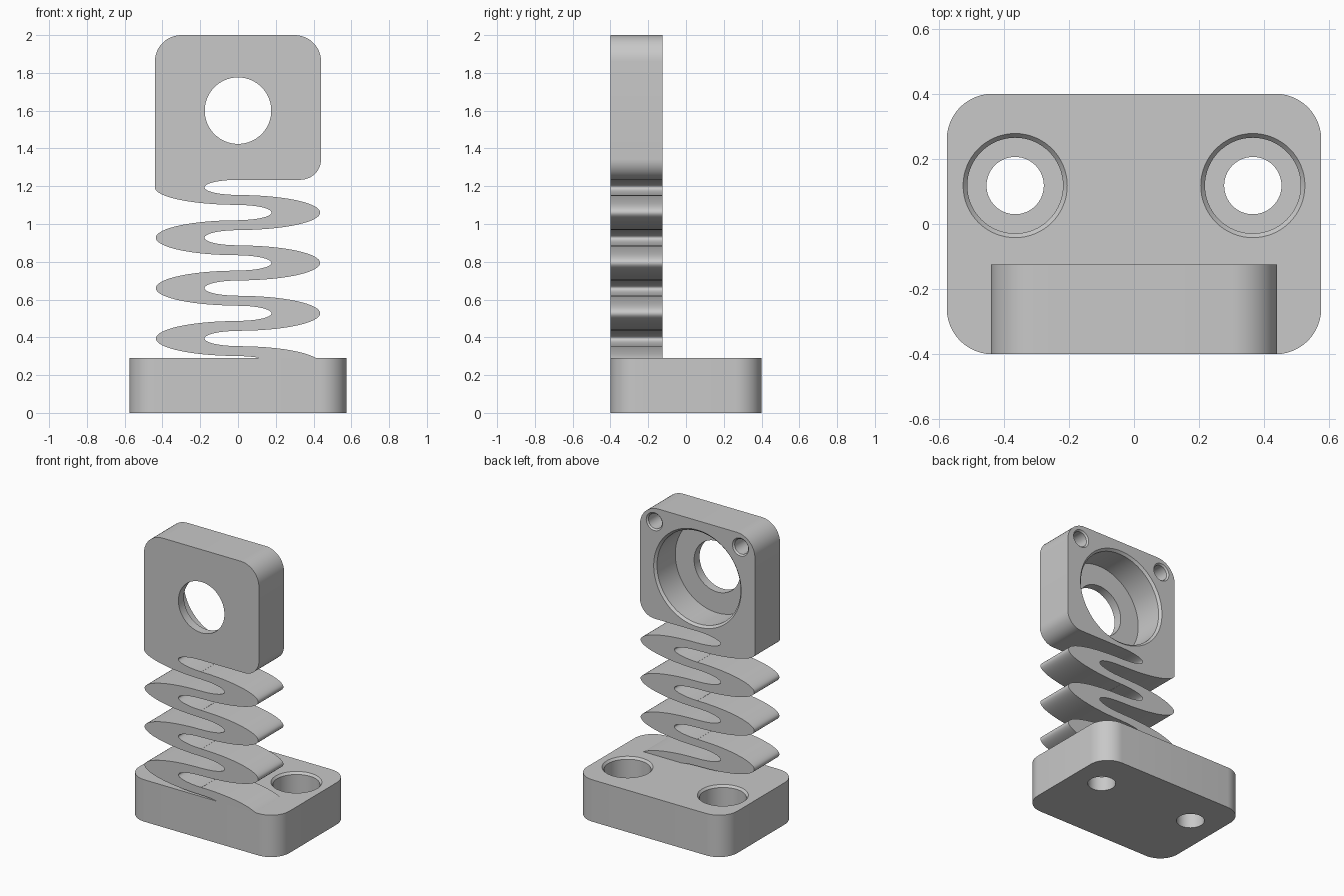
import bpy, bmesh
from math import sin, cos, pi, asin
from mathutils import Matrix

cube = bpy.data.objects.get("Cube")
if cube:
    bpy.data.objects.remove(cube, do_unlink=True)

# Single plain material
GREY = (0.58, 0.58, 0.58, 1)
mat = bpy.data.materials.new("plain grey")
mat.use_nodes = True
mat.diffuse_color = GREY
mat.node_tree.nodes["Principled BSDF"].inputs["Base Color"].default_value = GREY


def finish(bm, name, matrix):
    bm.transform(matrix)
    bmesh.ops.recalc_face_normals(bm, faces=bm.faces)
    mesh = bpy.data.meshes.new(name)
    bm.to_mesh(mesh)
    bm.free()
    mesh.materials.append(mat)
    obj = bpy.data.objects.new(name, mesh)
    bpy.context.collection.objects.link(obj)
    return obj


def prism(name, outline, low, high, matrix=Matrix()):
    """Extrude a flat outline between two heights."""
    bm = bmesh.new()
    face = bm.faces.new([bm.verts.new((x, y, low)) for x, y in outline])
    new = bmesh.ops.extrude_face_region(bm, geom=[face])["geom"]
    bmesh.ops.translate(bm, vec=(0, 0, high - low),
                        verts=[g for g in new if isinstance(g, bmesh.types.BMVert)])
    return finish(bm, name, matrix)


def lathe(name, profile, matrix, sides=64):
    """Closed turned solid from (radius, height) steps."""
    bm = bmesh.new()
    rings = [[bm.verts.new((r * cos(2 * pi * i / sides), r * sin(2 * pi * i / sides), h))
              for i in range(sides)] for r, h in profile]
    for a, b in zip(rings, rings[1:]):
        for i in range(sides):
            j = (i + 1) % sides
            bm.faces.new((a[i], a[j], b[j], b[i]))
    bm.faces.new(rings[0])
    bm.faces.new(rings[-1])
    return finish(bm, name, matrix)


def cut(obj, cutter):
    mod = obj.modifiers.new("hole", "BOOLEAN")
    mod.operation = "DIFFERENCE"
    mod.solver = "EXACT"
    mod.object = cutter
    bpy.context.view_layer.objects.active = obj
    bpy.ops.object.modifier_apply(modifier=mod.name)
    bpy.data.objects.remove(cutter, do_unlink=True)


def arc(cx, cy, rx, ry, start, end, steps):
    return [(cx + rx * cos(start + (end - start) * i / steps),
             cy + ry * sin(start + (end - start) * i / steps)) for i in range(steps + 1)]


# Base block with rounded upright edges
HX, HY, TOP, R = 0.575, 0.4, 0.29, 0.14
outline = []
for k, (sx, sy) in enumerate([(1, 1), (-1, 1), (-1, -1), (1, -1)]):
    outline += arc(sx * (HX - R), sy * (HY - R), R, R, k * pi / 2, (k + 1) * pi / 2, 12)
base = prism("base_block", outline, 0, TOP)

# Counterbored mounting holes with chamfered rims
for side in (-1, 1):
    cut(base, lathe("bolt_cutter",
                    [(0.088, -0.1), (0.088, 0.1), (0.147, 0.1), (0.147, TOP - 0.015),
                     (0.16, TOP), (0.16, TOP + 0.1)],
                    Matrix.Translation((side * 0.365, 0.118, 0))))

# Head plate and serpentine spring as one outline
W, PITCH, Z0 = 0.44, 0.2667, 0.2605
OUTER, INNER = (0.435, 0.0925), (0.177, 0.04)
STEPS = 48
right = [Z0 + PITCH * i for i in range(4)]
left = [z + PITCH / 2 for z in right]
head_low = left[-1] + INNER[1]

outline = arc(-W + R, 2 - R, R, R, pi, pi / 2, 12)
outline += arc(W - R, 2 - R, R, R, pi / 2, 0, 12)
outline += arc(W - 0.11, head_low + 0.11, 0.11, 0.11, 0, -pi / 2, 12)
for i in (3, 2, 1):  # right flank, going down
    outline += arc(0, left[i], *INNER, pi / 2, 1.5 * pi, STEPS)
    outline += arc(0, right[i], *OUTER, pi / 2, -pi / 2, STEPS)
outline += arc(0, left[0], *INNER, pi / 2, 1.5 * pi, STEPS)
# Last leaf runs out on top of the base
outline += arc(0, Z0, *OUTER, pi / 2, asin((TOP - Z0) / OUTER[1]), 24)
outline += arc(0, Z0, *INNER, asin((TOP - Z0) / INNER[1]), pi / 2, 12)
for i in (0, 1, 2):  # left flank, going up
    outline += arc(0, left[i], *OUTER, 1.5 * pi, pi / 2, STEPS)
    outline += arc(0, right[i + 1], *INNER, -pi / 2, pi / 2, STEPS)
outline += arc(0, left[3], W, OUTER[1], 1.5 * pi, pi, STEPS // 2)

# Drop doubled points where arcs meet
clean = []
for p in outline:
    if not clean or abs(p[0] - clean[-1][0]) + abs(p[1] - clean[-1][1]) > 1e-4:
        clean.append(p)
BACK, FRONT = 0.125, 0.4
head = prism("head_plate_and_spring", clean, BACK, FRONT, Matrix.Rotation(pi / 2, 4, "X"))


def from_back(x, z):
    """Frame on the back of the head, local z pointing backwards."""
    return Matrix.Translation((x, -BACK, z)) @ Matrix.Rotation(-pi / 2, 4, "X")


# Large stepped bore, open to the front through a smaller hole
cut(head, lathe("bore_cutter",
                [(0.176, -0.4), (0.176, -0.215), (0.32, -0.215), (0.32, -0.015),
                 (0.335, 0), (0.335, 0.1)], from_back(0, 1.6), 96))

# Blind screw holes in the upper corners
for side in (-1, 1):
    cut(head, lathe("screw_cutter",
                    [(0.052, -0.2), (0.052, -0.01), (0.062, 0), (0.062, 0.1)],
                    from_back(side * 0.33, 1.905), 32))

# Smooth curved walls, crisp edges
for obj in (base, head):
    bpy.ops.object.select_all(action="DESELECT")
    obj.select_set(True)
    bpy.context.view_layer.objects.active = obj
    bpy.ops.object.shade_smooth_by_angle(angle=pi / 6)
